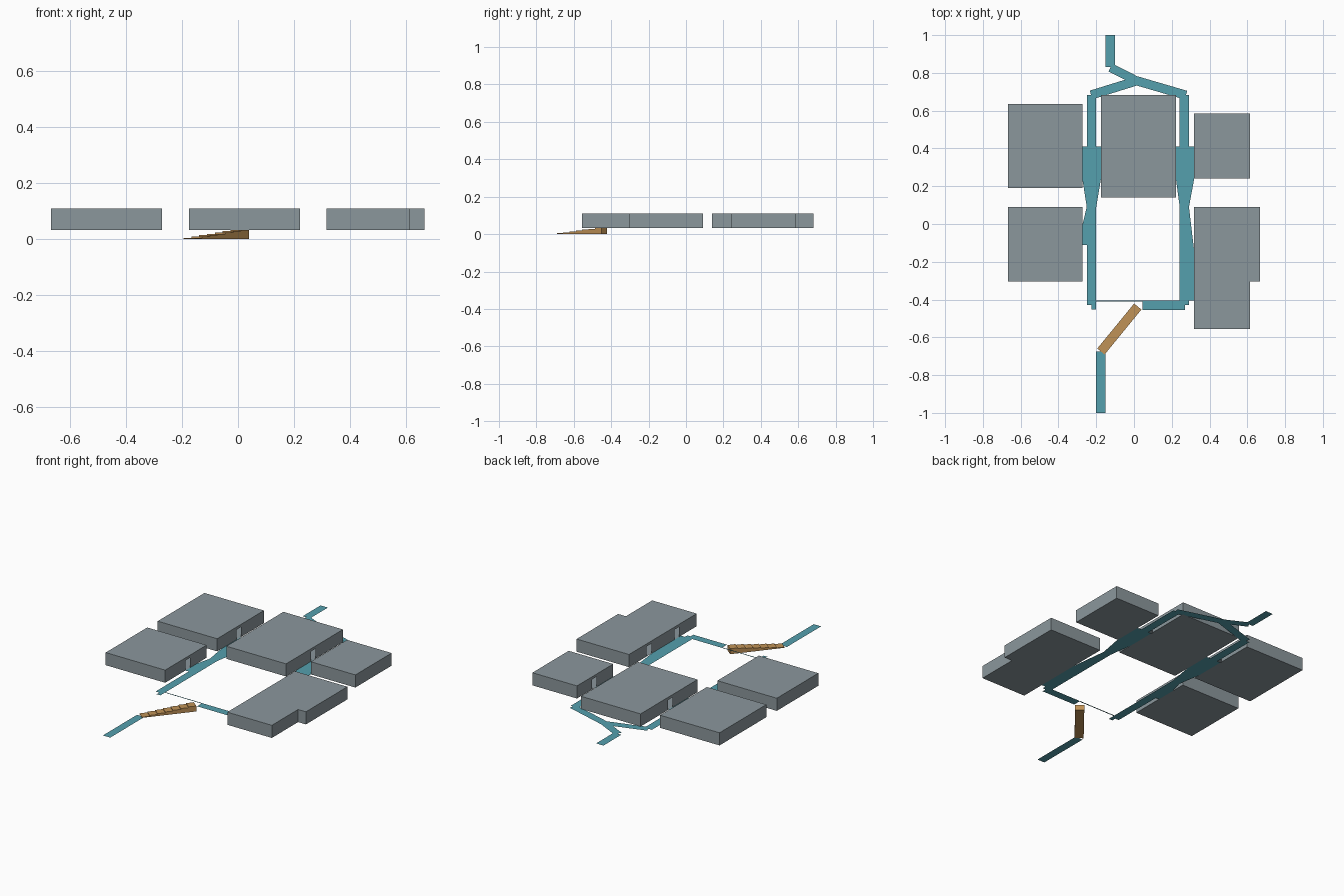
import bpy
import bmesh
from mathutils import Vector

if "Cube" in bpy.data.objects:
    bpy.data.objects.remove(bpy.data.objects["Cube"])

BASE, ROOF = 0.033, 0.109      # raised ground level and roof level
DOOR_TOP, DOOR_W = 0.093, 0.045


def material(name, rgb):
    m = bpy.data.materials.new(name)
    m.diffuse_color = (*rgb, 1)
    m.use_nodes = True
    m.node_tree.nodes["Principled BSDF"].inputs["Base Color"].default_value = m.diffuse_color
    return m


GREY = material("slate grey", (0.26, 0.31, 0.335))
TEAL = material("teal", (0.09, 0.35, 0.42))
WOOD = material("wood brown", (0.53, 0.29, 0.095))


def make(name, faces, mat):
    """Object from a list of faces, each a list of 3D points."""
    bm = bmesh.new()
    for f in faces:
        bm.faces.new([bm.verts.new(p) for p in f])
    bmesh.ops.remove_doubles(bm, verts=bm.verts, dist=1e-5)
    me = bpy.data.meshes.new(name)
    bm.to_mesh(me)
    bm.free()
    me.materials.append(mat)
    ob = bpy.data.objects.new(name, me)
    bpy.context.collection.objects.link(ob)
    return ob


def building(name, outline, door_x, doors):
    """Hollow flat-roofed block; doorways are cut in the wall at x = door_x."""
    faces = [[(x, y, ROOF) for x, y in outline],
             [(x, y, BASE) for x, y in reversed(outline)]]
    for p, q in zip(outline, outline[1:] + outline[:1]):
        a, b = Vector(p), Vector(q)
        cuts = [a, b]
        if abs(a.x - door_x) < 1e-4 and abs(b.x - door_x) < 1e-4:
            ys = sorted(y + s * DOOR_W / 2 for y in doors for s in (-1, 1))
            if b.y < a.y:
                ys.reverse()
            cuts = [a] + [Vector((door_x, y)) for y in ys] + [b]
        for i, (c, d) in enumerate(zip(cuts, cuts[1:])):
            low = DOOR_TOP if i % 2 else BASE
            faces.append([(c.x, c.y, low), (d.x, d.y, low),
                          (d.x, d.y, ROOF), (c.x, c.y, ROOF)])
    make(name, faces, GREY)


def rect(x0, x1, y0, y1):
    return [(x0, y0), (x1, y0), (x1, y1), (x0, y1)]


def flat(name, outline, z=BASE):
    make(name, [[(x, y, z) for x, y in outline]], TEAL)


def strip(name, p, q, w=0.048, z=BASE):
    """Straight path of width w between two points."""
    p, q = Vector(p), Vector(q)
    d = (q - p).normalized()
    n = Vector((-d.y, d.x)) * w / 2
    flat(name, [tuple(v) for v in (p - n, q - n, q + n, p + n)], z)


# Buildings
building("building_back_left", rect(-0.668, -0.272, 0.19, 0.635), -0.272, [0.395])
building("building_front_left", rect(-0.668, -0.272, -0.305, 0.09), -0.272, [-0.09])
building("building_back_right", rect(0.317, 0.614, 0.24, 0.585), 0.317, [0.42])
building("building_front_right",
         [(0.317, -0.555), (0.614, -0.555), (0.614, -0.305), (0.666, -0.305),
          (0.666, 0.09), (0.317, 0.09)], 0.317, [-0.365, -0.1])
centre = rect(-0.175, 0.222, 0.14, 0.682)
building("building_centre", centre, 0.222, [0.4])
# second doorway of the centre building, on its left wall
hall = bpy.data.objects["building_centre"].data
bm = bmesh.new()
bm.from_mesh(hall)
bm.faces.ensure_lookup_table()
left = [f for f in bm.faces if f.normal.x < -0.9]
bmesh.ops.delete(bm, geom=left, context='FACES_ONLY')
edges = [0.682, 0.4 + DOOR_W / 2, 0.4 - DOOR_W / 2, 0.14]
for i, (c, d) in enumerate(zip(edges, edges[1:])):
    low = DOOR_TOP if i == 1 else BASE
    bm.faces.new([bm.verts.new((-0.175, y, z)) for y, z in
                  ((c, low), (d, low), (d, ROOF), (c, ROOF))])
bmesh.ops.remove_doubles(bm, verts=bm.verts, dist=1e-5)
bm.to_mesh(hall)
bm.free()

# Long side paths with widened landings at the doors
flat("path_left", [
    (-0.25, 0.682), (-0.25, 0.41), (-0.272, 0.41), (-0.272, 0.23), (-0.25, 0.09),
    (-0.272, 0.0), (-0.272, -0.112), (-0.25, -0.112), (-0.25, -0.428), (-0.225, -0.428),
    (-0.225, -0.453), (-0.2, -0.453), (-0.2, 0.09), (-0.175, 0.24), (-0.175, 0.41),
    (-0.2, 0.41), (-0.2, 0.682)])
flat("path_right", [
    (0.242, 0.682), (0.242, 0.41), (0.222, 0.41), (0.222, 0.24), (0.242, 0.09),
    (0.242, -0.405), (0.27, -0.428), (0.291, -0.428), (0.291, -0.405), (0.317, -0.405),
    (0.317, -0.13), (0.291, 0.09), (0.317, 0.23), (0.317, 0.41), (0.291, 0.41),
    (0.291, 0.682)])

# Front cross path and its thin kerb
flat("path_front", rect(0.045, 0.27, -0.454, -0.405))
flat("kerb_front", rect(-0.2, 0.045, -0.411, -0.404))

# Rear paths joining and leaving the site
strip("path_rear_left", (-0.227, 0.683), (0.015, 0.758))
strip("path_rear_right", (0.275, 0.682), (0.015, 0.758))
strip("path_rear_link", (0.02, 0.755), (-0.125, 0.828), 0.046)
flat("path_rear_exit", rect(-0.15, -0.101, 0.83, 1.0))

# Lower entrance path
flat("path_entrance", rect(-0.2, -0.151, -1.0, -0.675), 0.0005)

# Steps: full-height blocks rising to the raised level
N = 7
start, end = Vector((-0.175, -0.675)), Vector((0.02, -0.437))
run = (end - start) / N
side = Vector((-run.y, run.x)).normalized() * 0.025
faces = []
left_side, right_side = [], []
for i in range(N):
    a, b = start + run * i, start + run * (i + 1)
    z0, z1 = BASE * i / N, BASE * (i + 1) / N
    al, ar, bl, br = a + side, a - side, b + side, b - side
    faces.append([(*ar, z0), (*al, z0), (*al, z1), (*ar, z1)][::-1])
    faces.append([(*ar, z1), (*br, z1), (*bl, z1), (*al, z1)])
    left_side += [(*al, z1), (*bl, z1)]
    right_side += [(*ar, z1), (*br, z1)]
s, e = start, end
faces.append([(*(s + side), 0)] + left_side + [(*(e + side), 0)])
faces.append(([(*(s - side), 0)] + right_side + [(*(e - side), 0)])[::-1])
faces.append([(*(e - side), 0), (*(e + side), 0), (*(e + side), BASE), (*(e - side), BASE)])
faces.append([(*(s + side), 0), (*(e + side), 0), (*(e - side), 0), (*(s - side), 0)])
steps = make("entrance_steps", faces, WOOD)
bm = bmesh.new()
bm.from_mesh(steps.data)
bmesh.ops.recalc_face_normals(bm, faces=bm.faces)
bm.to_mesh(steps.data)
bm.free()
